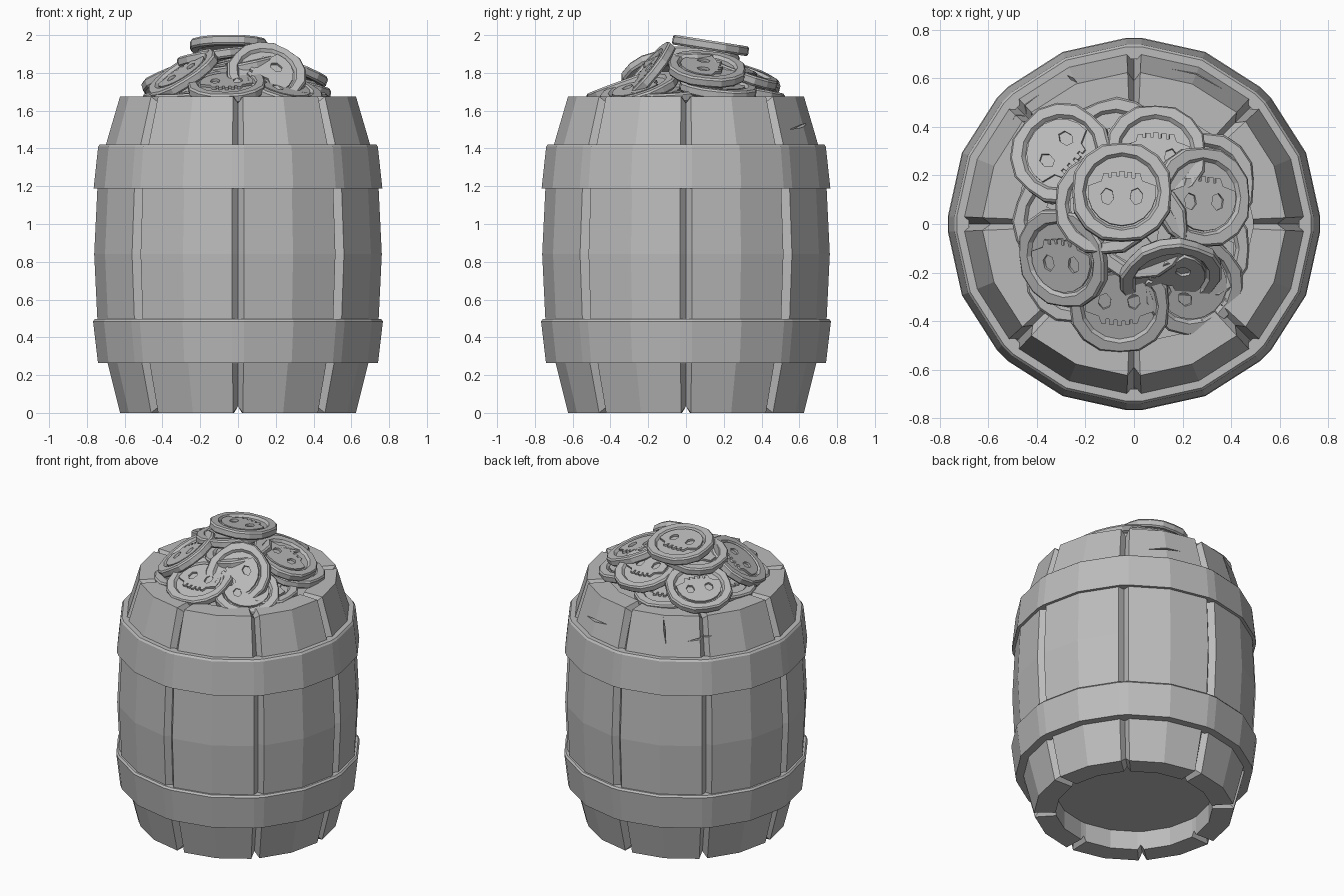
import bpy, bmesh
from math import sin, cos, pi, radians
from mathutils import Vector, Matrix

cube = bpy.data.objects.get("Cube")
if cube:
    bpy.data.objects.remove(cube)

grey = bpy.data.materials.new("plain_grey")
grey.use_nodes = True
COLOUR = (0.5, 0.5, 0.5, 1)
grey.diffuse_color = COLOUR
grey.node_tree.nodes["Principled BSDF"].inputs["Base Color"].default_value = COLOUR


def add_object(name, mesh):
    obj = bpy.data.objects.new(name, mesh)
    bpy.context.collection.objects.link(obj)
    if not mesh.materials:
        mesh.materials.append(grey)
    return obj


def skin(name, rings, closed=False):
    """Join rings of points with quads; cap the ends, or close the loop."""
    bm = bmesh.new()
    loops = [[bm.verts.new(p) for p in ring] for ring in rings]
    n = len(loops[0])
    pairs = list(zip(loops, loops[1:]))
    if closed:
        pairs.append((loops[-1], loops[0]))
    else:
        bm.faces.new(loops[0])
        bm.faces.new(loops[-1])
    for a, b in pairs:
        for i in range(n):
            j = (i + 1) % n
            bm.faces.new((a[i], a[j], b[j], b[i]))
    bmesh.ops.recalc_face_normals(bm, faces=bm.faces)
    mesh = bpy.data.meshes.new(name)
    bm.to_mesh(mesh)
    bm.free()
    return mesh


# Eight staves with V grooves between them: angle and groove flag per point
STAVE = [(-2.4, 0), (0, 1), (2.4, 0), (22.5, 0)]
AROUND = [(radians(45 * k + a), g) for k in range(8) for a, g in STAVE]


def barrel_ring(r, z, dr=0.0, dz=0.0):
    return [((r + g * dr) * Vector((cos(a), sin(a), 0))) + Vector((0, 0, z + g * dz))
            for a, g in AROUND]


# Barrel body: radius, height, groove depth inward and along z
D = 0.035
body = [(0.49, 0.13, 0, 0), (0.49, 0, 0, D), (0.625, 0, -D, D), (0.69, 0.26, -D, 0),
        (0.745, 0.49, -D, 0), (0.762, 0.84, -D, 0), (0.745, 1.19, -D, 0),
        (0.70, 1.42, -D, 0), (0.625, 1.675, -D, -D), (0.49, 1.675, 0, -D),
        (0.49, 1.61, 0, 0)]
barrel = add_object("barrel_body", skin("barrel_body", [barrel_ring(*p) for p in body]))


# Hoops follow the staves but run flat across the grooves
def hoop(name, profile):
    pts = [(a, g) for a, g in AROUND if not g]
    rings = [[(r * cos(a), r * sin(a), z) for a, g in pts] for r, z in profile]
    add_object(name, skin(name, rings, closed=True))


hoop("lower_hoop", [(0.67, 0.265), (0.742, 0.265), (0.768, 0.485), (0.758, 0.497), (0.70, 0.497)])
hoop("upper_hoop", [(0.70, 1.188), (0.765, 1.188), (0.741, 1.41), (0.731, 1.422), (0.68, 1.422)])


# Thin scratches cut in the wood
def scratch(name, start, end, width):
    a, b = Vector(start), Vector(end)
    mid = (a + b) / 2
    along = (b - a) / 2
    out = Vector((mid.x, mid.y, 0.1)).normalized()
    side = along.cross(out).normalized() * width
    flat = [a, mid + side, b, mid - side]
    cutter = add_object(name, skin(name, [[p + out * k for p in flat] for k in (-0.02, 0.05)]))
    cutter.hide_render = True
    cutter.hide_viewport = True
    cut = barrel.modifiers.new(name, 'BOOLEAN')
    cut.operation = 'DIFFERENCE'
    cut.object = cutter


scratch("scratch_cutter_back", (0.15, 0.635, 1.53), (0.37, 0.545, 1.5), 0.008)
scratch("scratch_cutter_left", (-0.27, 0.60, 1.5), (-0.22, 0.55, 1.66), 0.006)
scratch("scratch_cutter_side", (-0.50, 0.42, 1.55), (-0.39, 0.54, 1.52), 0.007)


# Coin body: raised rim on both faces with a worn edge
SIDES = 16


def coin_ring(r, z, wear):
    return [((r - wear * (i % 4 == 0)) * cos(2 * pi * i / SIDES),
             (r - wear * (i % 4 == 0)) * sin(2 * pi * i / SIDES), z) for i in range(SIDES)]


T = 0.026
coin_mesh = skin("coin", [coin_ring(*p) for p in [
    (0.15, -T + 0.016, 0), (0.162, -T, 0), (0.205, -T, 0.008), (0.214, -T + 0.01, 0.01),
    (0.214, T - 0.01, 0.01), (0.205, T, 0.008), (0.162, T, 0), (0.15, T - 0.016, 0)]])


# Relief on the coin: rounded face with a notched jaw and two eye holes
def face_relief():
    curve = bpy.data.curves.new("coin_relief", 'CURVE')
    curve.dimensions = '2D'
    curve.fill_mode = 'BOTH'
    curve.extrude = 0.008

    def outline(points):
        spline = curve.splines.new('POLY')
        spline.points.add(len(points) - 1)
        for p, (x, y) in zip(spline.points, points):
            p.co = (x, y, 0, 1)
        spline.use_cyclic_u = True

    skull = [(0.142 * cos(radians(a)), 0.142 * sin(radians(a))) for a in range(170, 371, 20)]
    skull.append((0.085, 0.045))
    for i in range(5):
        x = 0.075 - 0.0325 * i
        y = 0.085 - 0.004 * abs(i - 2)
        skull += [(x, y), (x - 0.02, y), (x - 0.02, y - 0.02), (x - 0.0325, y - 0.02)]
    skull[-2:] = [(-0.085, 0.045)]
    outline(skull)
    for s in (-1, 1):
        outline([(s * 0.06 + 0.027 * cos(k * pi / 3 + 0.3 * s),
                  -0.02 + 0.036 * sin(k * pi / 3 + 0.3 * s)) for k in range(6)])
    temp = bpy.data.objects.new("relief_helper", curve)
    bpy.context.collection.objects.link(temp)
    deps = bpy.context.evaluated_depsgraph_get()
    mesh = bpy.data.meshes.new_from_object(temp.evaluated_get(deps))
    bpy.data.objects.remove(temp)
    mesh.materials.clear()
    mesh.name = "coin_relief"
    return mesh


relief_mesh = face_relief()

# Coin pile: x, y, z, direction the coin leans to, lean, turn of the relief
COINS = [
    (-0.05, 0.13, 1.945, 90, 9, 0),
    (-0.30, 0.29, 1.77, 135, 20, -130),
    (-0.29, -0.14, 1.79, 205, 35, 0),
    (0.28, 0.11, 1.82, 15, 22, 0),
    (0.09, 0.29, 1.80, 75, 20, 0),
    (0.15, -0.21, 1.79, 280, 50, 60),
    (-0.06, -0.33, 1.73, 265, 20, 180),
    (0.24, -0.25, 1.71, 310, 22, 40),
    (0.29, 0.17, 1.72, 30, 12, 90),
    (-0.08, 0.31, 1.70, 95, 10, 20),
    (-0.29, 0.02, 1.70, 180, 10, 70),
    (0.02, -0.02, 1.84, 200, 12, 0),
    (0.0, 0.0, 1.75, 20, 8, 0),
    (-0.12, 0.08, 1.88, 150, 10, 0),
    (0.27, -0.10, 1.69, 340, 8, 0),
    (-0.24, -0.20, 1.68, 220, 6, 0),
]
for n, (x, y, z, toward, lean, turn) in enumerate(COINS, 1):
    axis = Vector((-sin(radians(toward)), cos(radians(toward)), 0))
    place = (Matrix.Translation((x, y, z)) @ Matrix.Rotation(radians(lean), 4, axis)
             @ Matrix.Rotation(radians(turn), 4, 'Z'))
    add_object(f"coin_{n}", coin_mesh).matrix_world = place
    relief = add_object(f"coin_{n}_relief", relief_mesh)
    relief.matrix_world = place @ Matrix.Translation((0, 0, T - 0.01))
